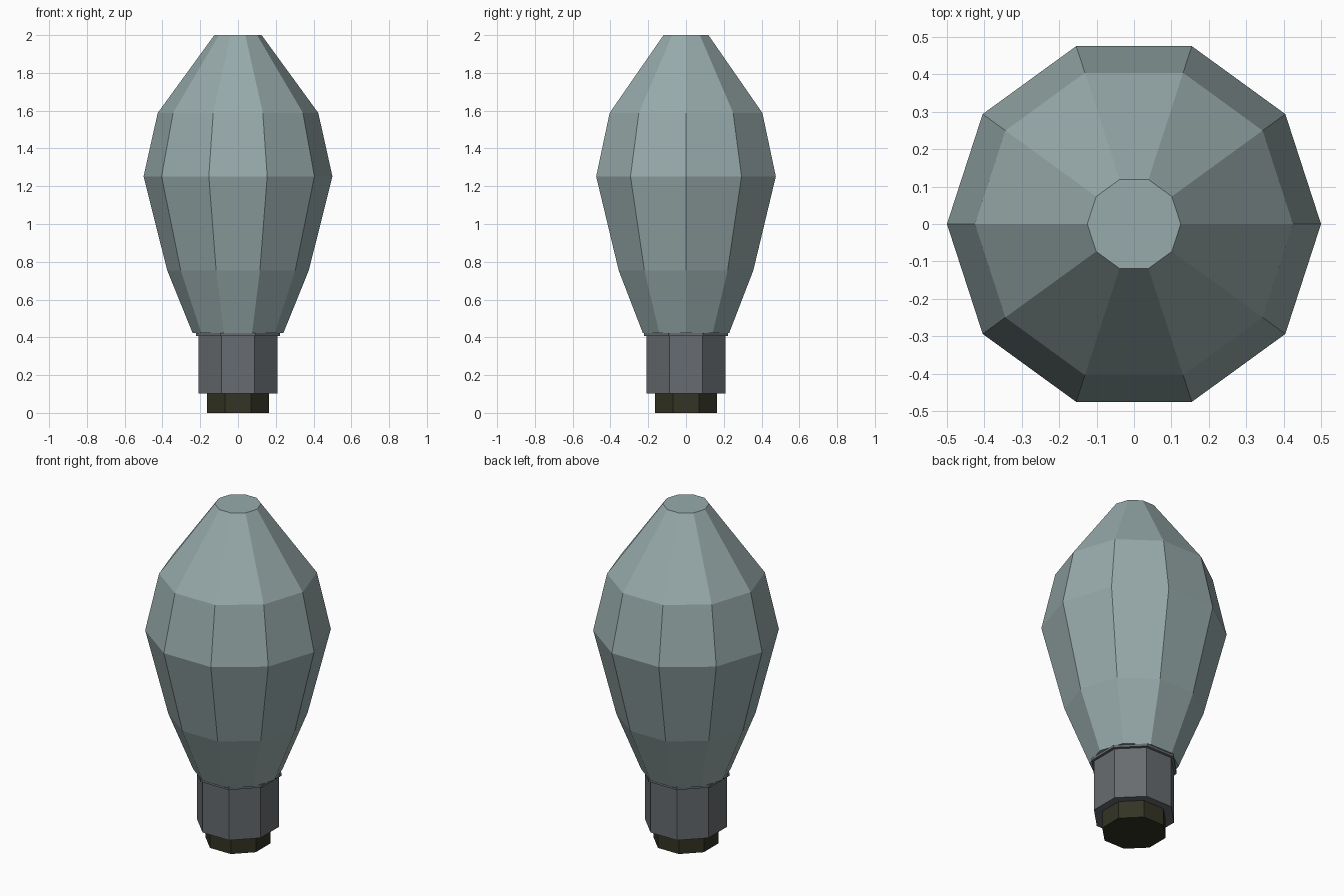
import bpy, bmesh, math

if "Cube" in bpy.data.objects:
    bpy.data.objects.remove(bpy.data.objects["Cube"])


def material(name, rgb):
    m = bpy.data.materials.new(name)
    m.diffuse_color = (*rgb, 1.0)
    m.use_nodes = True
    m.node_tree.nodes["Principled BSDF"].inputs["Base Color"].default_value = m.diffuse_color
    return m


def lathe(name, profile, sides, turn, mat):
    """Capped, flat-faced solid from (radius, z) rings."""
    bm = bmesh.new()
    rings = []
    for r, z in profile:
        angles = [turn + 2 * math.pi * i / sides for i in range(sides)]
        rings.append([bm.verts.new((r * math.cos(a), r * math.sin(a), z)) for a in angles])
    for low, high in zip(rings, rings[1:]):
        for i in range(sides):
            j = (i + 1) % sides
            bm.faces.new((low[i], low[j], high[j], high[i]))
    bm.faces.new(rings[0][::-1])
    bm.faces.new(rings[-1])
    mesh = bpy.data.meshes.new(name)
    bm.to_mesh(mesh)
    bm.free()
    mesh.materials.append(mat)
    obj = bpy.data.objects.new(name, mesh)
    bpy.context.collection.objects.link(obj)
    return obj


glass = material("grey green glass", (0.31, 0.40, 0.40))
metal = material("dark grey metal", (0.135, 0.148, 0.16))
black = material("dark olive contact", (0.033, 0.033, 0.018))
EIGHTH = math.pi / 8

# Ten-sided bulb with a flat tip
lathe("bulb", [(0.24, 0.422), (0.375, 0.755), (0.5, 1.252), (0.425, 1.588), (0.125, 2.0)],
      10, 0, glass)

# Octagonal collar with a thin flared lip under the bulb
lathe("collar", [(0.226, 0.103), (0.226, 0.406), (0.24, 0.408), (0.24, 0.424)],
      8, EIGHTH, metal)

# Octagonal contact at the foot
lathe("contact", [(0.179, 0.0), (0.179, 0.105)], 8, EIGHTH, black)
